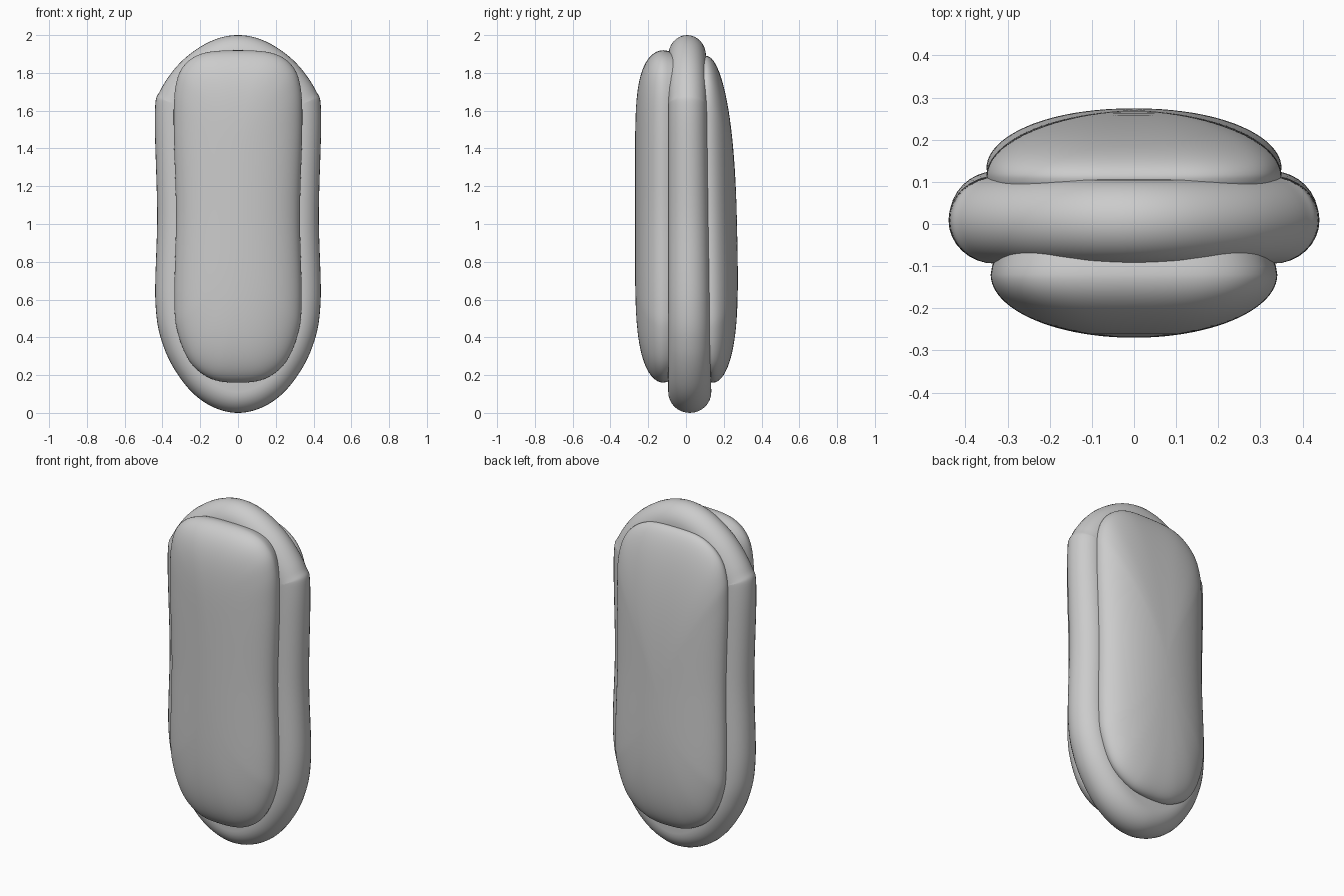
import bpy, math
from mathutils import Vector

if "Cube" in bpy.data.objects:
    bpy.data.objects.remove(bpy.data.objects["Cube"])


def outline(half, steps=10):
    """Smooth closed (x, z) loop from a right-hand half profile, bottom to top."""
    loop = [Vector(p) for p in half]
    loop += [Vector((-x, z)) for x, z in reversed(half[1:-1])]
    n, out = len(loop), []
    for i in range(n):
        a, b, c, d = (loop[(i + k) % n] for k in (-1, 0, 1, 2))
        for j in range(steps):
            t = j / steps
            out.append(0.5 * (2 * b + (c - a) * t + (2 * a - 5 * b + 4 * c - d) * t ** 2
                              + (3 * b - a - 3 * c + d) * t ** 3))
    return out


def skin(name, rings):
    """Join equal rings of points into a capped, smooth solid."""
    n = len(rings[0])
    verts = [p for r in rings for p in r]
    faces = [(k * n + i, k * n + (i + 1) % n, (k + 1) * n + (i + 1) % n, (k + 1) * n + i)
             for k in range(len(rings) - 1) for i in range(n)]
    faces += [tuple(reversed(range(n))), tuple(range(len(verts) - n, len(verts)))]
    me = bpy.data.meshes.new(name)
    me.from_pydata(verts, [], faces)
    ob = bpy.data.objects.new(name, me)
    bpy.context.collection.objects.link(ob)
    bpy.ops.object.select_all(action='DESELECT')
    ob.select_set(True)
    bpy.context.view_layer.objects.active = ob
    bpy.ops.object.mode_set(mode='EDIT')
    bpy.ops.mesh.select_all(action='SELECT')
    bpy.ops.mesh.normals_make_consistent(inside=False)
    bpy.ops.object.mode_set(mode='OBJECT')
    bpy.ops.object.shade_smooth_by_angle(angle=math.radians(60))
    return ob


def rounded_slab(name, half, inset):
    """Slab with a half-round rim, slightly thicker and further back at the bottom."""
    pts = outline(half)
    n, rings = len(pts), []
    for k in range(17):
        a = math.radians(-90 + 180 * k / 16)
        ring = []
        for i, p in enumerate(pts):
            t = (pts[(i + 1) % n] - pts[i - 1]).normalized()
            q = p - Vector((t.y, -t.x)) * inset * (1 - math.cos(a))
            low = 1 - p.y / 2
            ring.append((q.x, 0.006 + 0.014 * low + (0.1 + 0.014 * low) * math.sin(a), q.y))
        rings.append(ring)
    return skin(name, rings)


def cushion(name, half, side, base, height, mid, p_top, p_low, tilt):
    """Domed pad: elliptical across x, flatter along z, tucked in behind its edge."""
    pts = outline(half)
    levels = [(0.93, -0.09), (0.97, -0.04), (0.99, -0.02)]
    for k in range(24):
        a = math.radians(89 * k / 23)
        levels.append((math.cos(a), height * math.sin(a)))
    rings = []
    for i, (s, y) in enumerate(levels):
        ring = []
        for p in pts:
            f = s ** (p_top if p.y > mid else p_low)
            z = mid + (p.y - mid) * f
            ring.append((p.x * s, side * (base + y) + tilt * (1 - z), z))
        rings.append(ring)
    return skin(name, rings)


# middle layer with rounded rim
rounded_slab("middle_layer", [
    (0, 0), (0.15, 0.04), (0.28, 0.15), (0.39, 0.34), (0.437, 0.58), (0.428, 1.05),
    (0.44, 1.58), (0.41, 1.71), (0.3, 1.86), (0.15, 1.965), (0, 2.0)], 0.11)

# front pad
cushion("front_pad", [
    (0, 0.16), (0.14, 0.18), (0.25, 0.265), (0.318, 0.42), (0.337, 0.6), (0.328, 1.05),
    (0.34, 1.5), (0.332, 1.72), (0.285, 1.84), (0.18, 1.905), (0, 1.92)],
    -1, 0.12, 0.15, 1.04, 0.32, 0.42, 0.0)

# back pad
cushion("back_pad", [
    (0, 0.16), (0.14, 0.18), (0.26, 0.265), (0.33, 0.42), (0.35, 0.6), (0.342, 1.05),
    (0.35, 1.5), (0.34, 1.68), (0.285, 1.8), (0.17, 1.875), (0, 1.89)],
    1, 0.125, 0.145, 0.95, 0.8, 0.6, 0.02)
